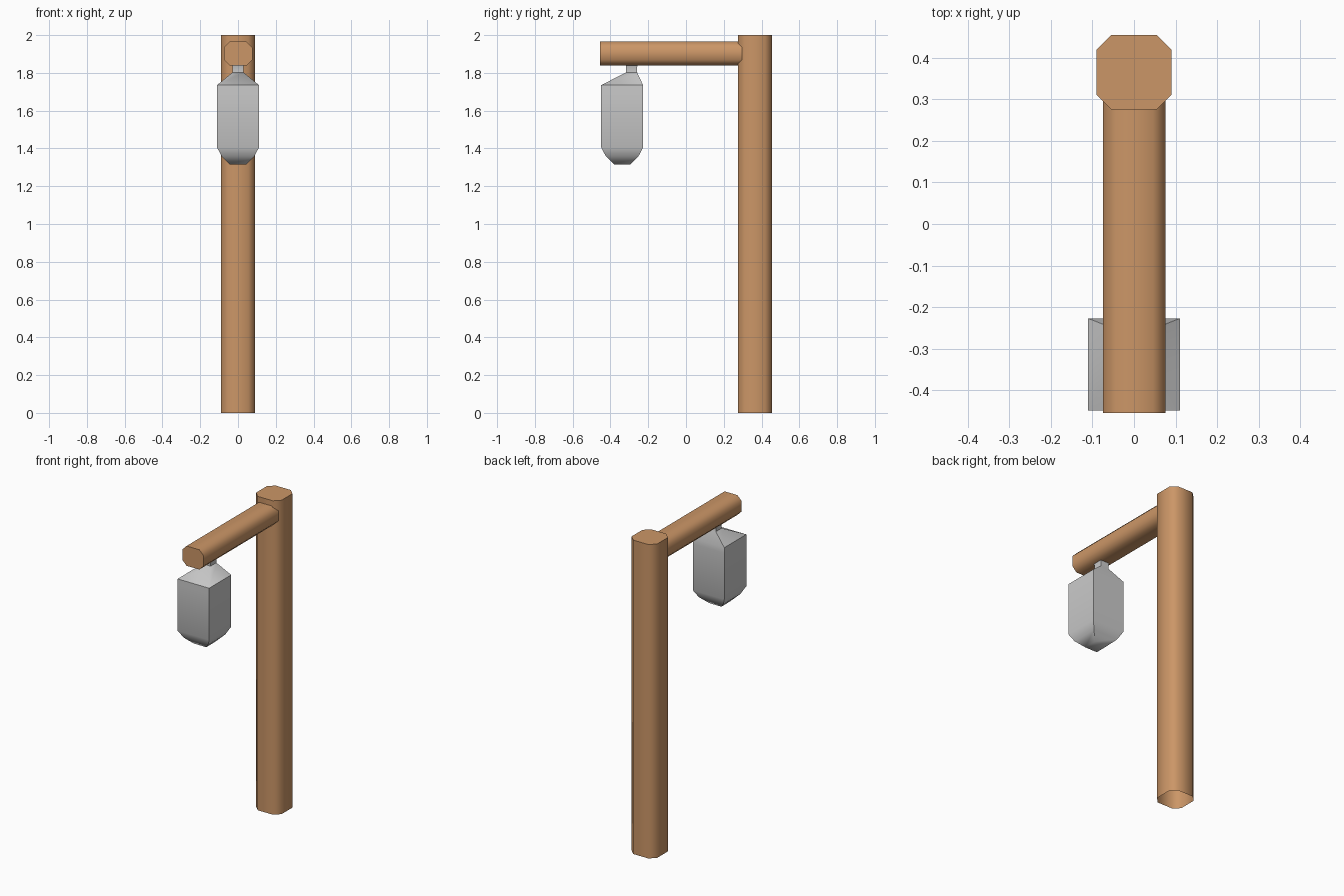
import bpy, bmesh, math
from mathutils import Vector

if "Cube" in bpy.data.objects:
    bpy.data.objects.remove(bpy.data.objects["Cube"])


def material(name, rgb):
    m = bpy.data.materials.new(name)
    m.diffuse_color = (*rgb, 1)
    m.use_nodes = True
    m.node_tree.nodes["Principled BSDF"].inputs["Base Color"].default_value = m.diffuse_color
    return m


wood = material("warm wood", (0.60, 0.305, 0.135))
metal = material("light grey", (0.60, 0.60, 0.60))


def loft(name, rings, mat, cap_start=True, cap_end=True, angle=50):
    """Skin equal-sized rings of points into one object."""
    bm = bmesh.new()
    vs = [[bm.verts.new(p) for p in ring] for ring in rings]
    n = len(vs[0])
    for a, b in zip(vs, vs[1:]):
        for i in range(n):
            j = (i + 1) % n
            bm.faces.new((a[i], a[j], b[j], b[i]))
    if cap_start:
        bm.faces.new(vs[0][::-1])
    if cap_end:
        bm.faces.new(vs[-1])
    me = bpy.data.meshes.new(name)
    bm.to_mesh(me)
    bm.free()
    me.materials.append(mat)
    ob = bpy.data.objects.new(name, me)
    bpy.context.collection.objects.link(ob)
    bpy.context.view_layer.objects.active = ob
    ob.select_set(True)
    bpy.ops.object.shade_smooth_by_angle(angle=math.radians(angle))
    ob.select_set(False)
    return ob


def octagon(w, h, c):
    """Chamfered rectangle, counter-clockwise, half sizes w and h."""
    return [(w, -h + c), (w, h - c), (w - c, h), (-w + c, h),
            (-w, h - c), (-w, -h + c), (-w + c, -h), (w - c, -h)]


# Upright post, open underneath
post = octagon(0.09, 0.09, 0.036)
loft("post", [[(x, y + 0.365, z) for x, y in post] for z in (0, 2)],
     wood, cap_start=False)

# Overhanging beam, its back end buried in the post
beam = octagon(0.075, 0.063, 0.03)
loft("beam", [[(x + 0.001, y, z + 1.902) for x, z in beam] for y in (0.31, -0.455)],
     wood, cap_start=False)

# Hanging lantern: (height, half width, centre y)
sections = [(1.315, 0.043, -0.338), (1.358, 0.086, -0.338), (1.405, 0.111, -0.338),
            (1.70, 0.111, -0.338), (1.735, 0.111, -0.338),
            (1.803, 0.029, -0.288), (1.832, 0.029, -0.288), (1.845, 0.033, -0.288)]
square = [(1, -1), (1, 1), (-1, 1), (-1, -1)]
loft("lantern", [[(h * x, cy + h * y, z) for x, y in square] for z, h, cy in sections],
     metal)
